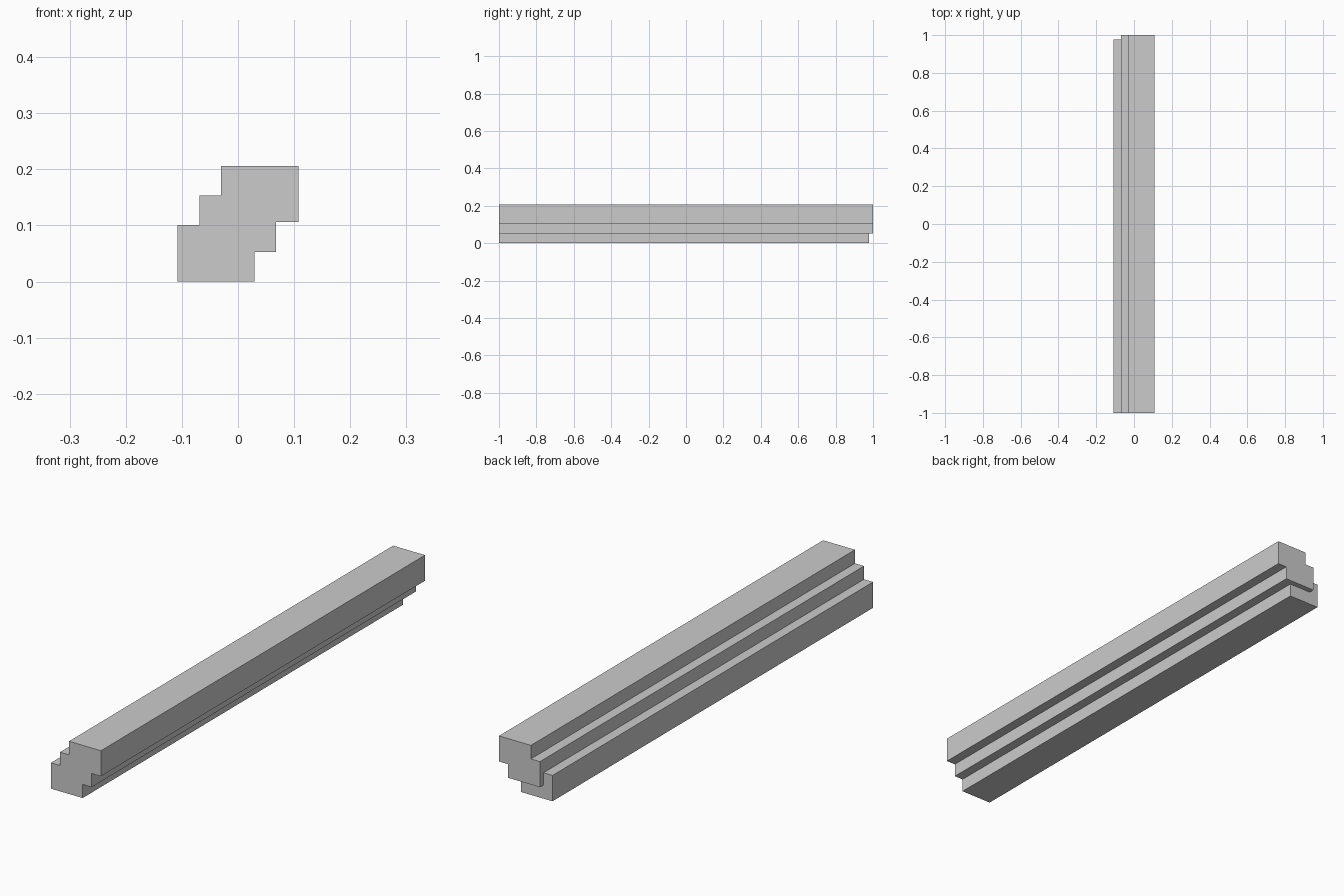
import bpy
import bmesh

cube = bpy.data.objects.get("Cube")
if cube:
    bpy.data.objects.remove(cube, do_unlink=True)

GREY = (0.6, 0.6, 0.6, 1.0)
mat = bpy.data.materials.new("light grey")
mat.use_nodes = True
mat.diffuse_color = GREY
mat.node_tree.nodes["Principled BSDF"].inputs["Base Color"].default_value = GREY


def extrude_profile(name, outline, y_front, y_back):
    """Sweep an x-z outline along y into a closed solid."""
    bm = bmesh.new()
    face = bm.faces.new([bm.verts.new((x, y_front, z)) for x, z in outline])
    swept = bmesh.ops.extrude_face_region(bm, geom=[face], use_keep_orig=True)
    verts = [v for v in swept["geom"] if isinstance(v, bmesh.types.BMVert)]
    bmesh.ops.translate(bm, verts=verts, vec=(0, y_back - y_front, 0))
    bmesh.ops.recalc_face_normals(bm, faces=bm.faces)
    mesh = bpy.data.meshes.new(name)
    bm.to_mesh(mesh)
    bm.free()
    mesh.materials.append(mat)
    obj = bpy.data.objects.new(name, mesh)
    bpy.context.collection.objects.link(obj)
    return obj


# Shared step corners
LOW_L, MID_L, TOP_L = -0.108, -0.069, -0.03
LOW_R, MID_R, TOP_R = 0.029, 0.068, 0.108
MID_Z, LOW_TOP, TOP_Z, MID_TOP, HEIGHT = 0.053, 0.101, 0.106, 0.153, 0.206

# Upper and middle steps run the full length
extrude_profile("upper_steps", [
    (MID_L, MID_Z), (MID_R, MID_Z), (MID_R, TOP_Z), (TOP_R, TOP_Z),
    (TOP_R, HEIGHT), (TOP_L, HEIGHT), (TOP_L, MID_TOP), (MID_L, MID_TOP),
], -1.0, 1.0)

# Lower step wraps under the middle one and stops short at the back
extrude_profile("lower_step", [
    (LOW_L, 0), (LOW_R, 0), (LOW_R, MID_Z),
    (MID_L, MID_Z), (MID_L, LOW_TOP), (LOW_L, LOW_TOP),
], -1.0, 0.978)
